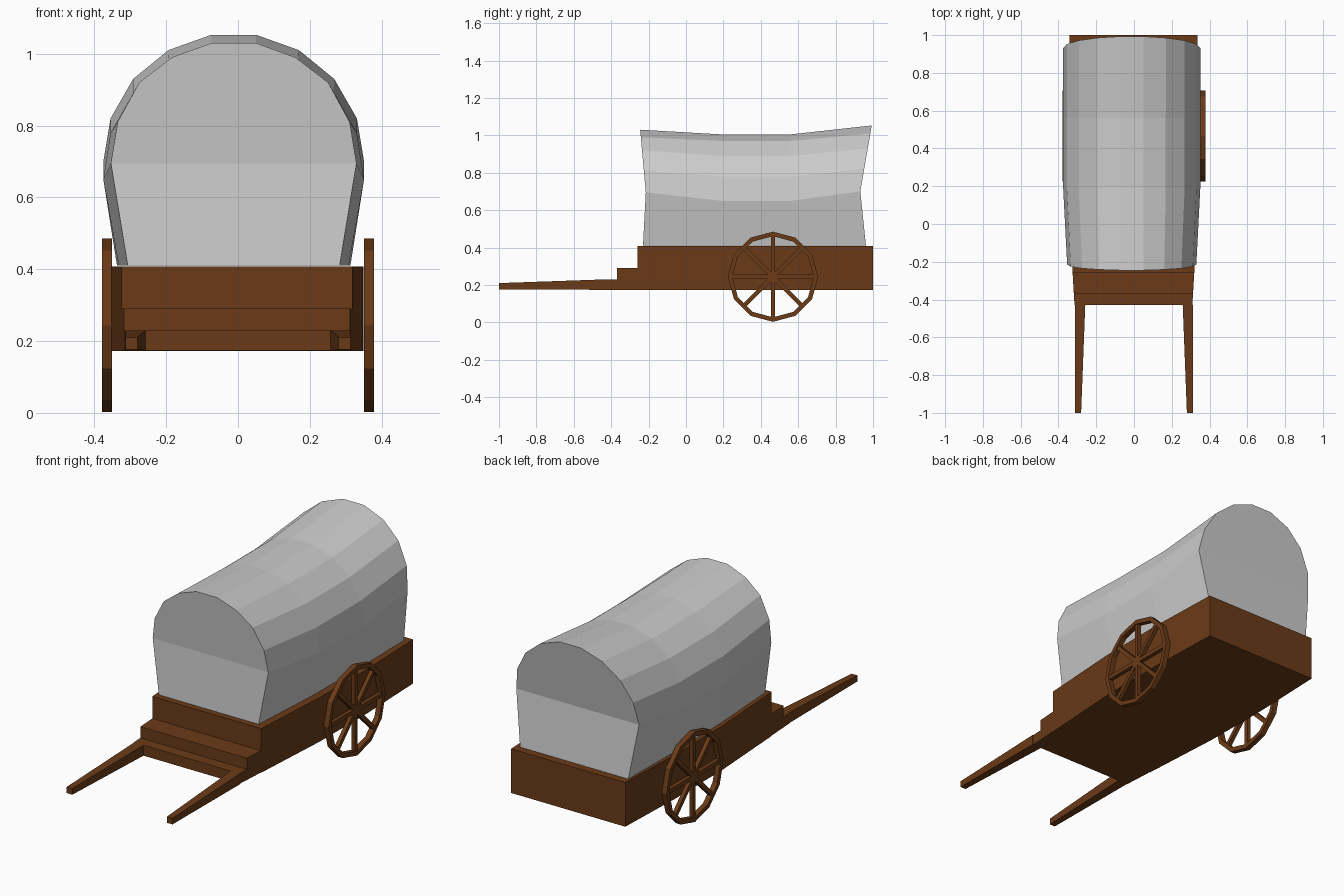
import bpy, bmesh
from math import sin, cos, pi

if "Cube" in bpy.data.objects:
    bpy.data.objects.remove(bpy.data.objects["Cube"])

wood = bpy.data.materials.new("dark_wood")
wood.diffuse_color = (0.145, 0.043, 0.009, 1)
wood.use_nodes = True
wood.node_tree.nodes["Principled BSDF"].inputs["Base Color"].default_value = wood.diffuse_color


def loft(name, rings, mat=None, caps=True, closed=False):
    """Skin a list of equal-length point loops into one flat-shaded object."""
    bm = bmesh.new()
    loops = [[bm.verts.new(p) for p in ring] for ring in rings]
    n = len(loops[0])
    pairs = list(zip(loops, loops[1:])) + ([(loops[-1], loops[0])] if closed else [])
    for a, b in pairs:
        for i in range(n):
            j = (i + 1) % n
            bm.faces.new((a[i], a[j], b[j], b[i]))
    if caps and not closed:
        # split each end at the shoulder line when it is an arch
        for lp in (loops[0], loops[-1]):
            if n > 4:
                bm.faces.new((lp[0], lp[1], lp[-2], lp[-1]))
                bm.faces.new(lp[1:-1])
            else:
                bm.faces.new(lp)
    bmesh.ops.recalc_face_normals(bm, faces=bm.faces)
    me = bpy.data.meshes.new(name)
    bm.to_mesh(me)
    bm.free()
    if mat:
        me.materials.append(mat)
    ob = bpy.data.objects.new(name, me)
    bpy.context.collection.objects.link(ob)
    return ob


def rect(x0, x1, y, z0, z1):
    return [(x0, y, z0), (x1, y, z0), (x1, y, z1), (x0, y, z1)]


# wagon bed, bulging slightly towards the middle
bed = [(-0.26, 0.322), (0.2, 0.35), (0.6, 0.352), (1.0, 0.338)]
loft("wagon_bed", [rect(-w - 0.003, w - 0.003, y, 0.172, 0.408) for y, w in bed], wood)

# two steps in front of the bed
for name, y, w, z0, z1 in (("lower_step", -0.43, 0.312, 0.174, 0.23),
                           ("upper_step", -0.37, 0.315, 0.23, 0.29)):
    loft(name, [rect(-w - 0.003, w - 0.003, y, z0, z1),
                rect(-0.325, 0.319, -0.26, z0, z1)], wood)

# pulling shafts, tapering forwards
for side, s in (("left", -1), ("right", 1)):
    loft(side + "_shaft", [rect(s * 0.28, s * 0.313, -1.0, 0.177, 0.21),
                           rect(s * 0.258, s * 0.313, -0.43, 0.174, 0.23)], wood)

# canvas cover: half widths and heights from base to crown, and the y of base, shoulder, crown
arches = [
    ([0.295, 0.342, 0.323, 0.263, 0.172, 0.062], [0.41, 0.695, 0.81, 0.92, 0.99, 1.03], (-0.23, -0.215, -0.245)),
    ([0.32, 0.363, 0.343, 0.28, 0.18, 0.062], [0.41, 0.65, 0.78, 0.89, 0.97, 1.005], (0.19, 0.19, 0.19)),
    ([0.325, 0.363, 0.343, 0.28, 0.18, 0.062], [0.41, 0.65, 0.78, 0.89, 0.97, 1.005], (0.56, 0.56, 0.56)),
    ([0.32, 0.363, 0.343, 0.28, 0.182, 0.062], [0.41, 0.70, 0.82, 0.93, 1.01, 1.053], (0.962, 0.932, 0.993)),
]
rings = []
for ws, zs, (yb, ys, yc) in arches:
    half = []
    for i, (w, z) in enumerate(zip(ws, zs)):
        y = yb if i == 0 else ys + (yc - ys) * (z - zs[1]) / (zs[-1] - zs[1])
        half.append((w, y, z))
    rings.append([(-w - 0.012, y, z) for w, y, z in half] +
                 [(w - 0.012, y, z) for w, y, z in reversed(half)])
loft("canvas_cover", rings)

# wheels: twelve-sided rim with eight spokes
CY, CZ, R, T = 0.465, 0.244, 0.241, 0.024
for side, s in (("left", -1), ("right", 1)):
    xi, xo = s * 0.351, s * 0.379
    rim = []
    for k in range(12):
        c, d = cos(k * pi / 6), sin(k * pi / 6)
        rim.append([(x, CY + r * c, CZ + r * d)
                    for x, r in ((xi, R), (xo, R), (xo, R - T), (xi, R - T))])
    loft(side + "_wheel_rim", rim, wood, closed=True)
    for k in range(4):
        c, d = cos(k * pi / 4), sin(k * pi / 4)
        ends = []
        for r in (-R + 0.017, R - 0.017):
            ends.append([(x, CY + r * c - t * d, CZ + r * d + t * c)
                         for x, t in ((s * 0.354, -0.011), (s * 0.375, -0.011),
                                      (s * 0.375, 0.011), (s * 0.354, 0.011))])
        loft(f"{side}_wheel_spoke_{k + 1}", ends, wood)
